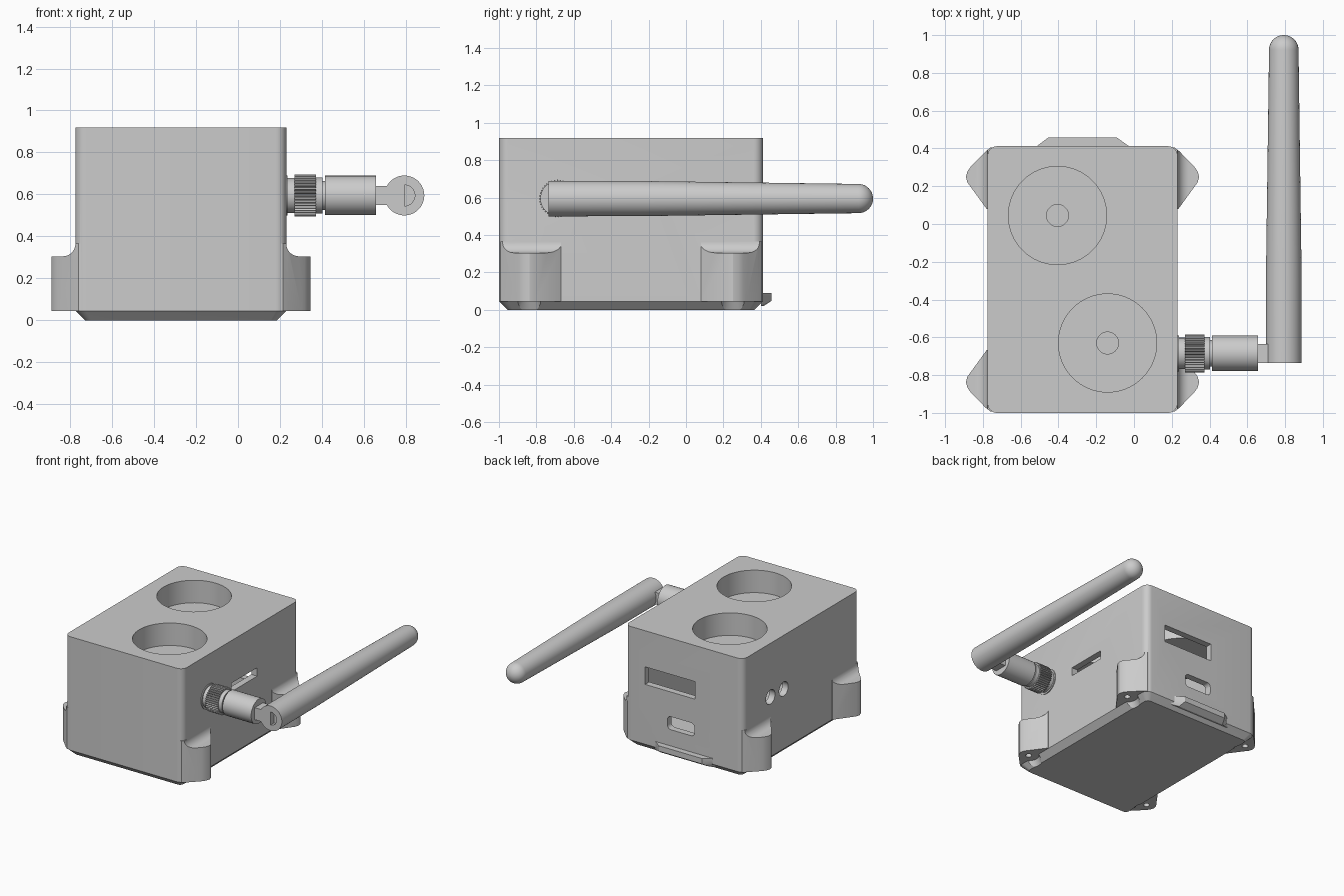
import bpy, bmesh
from math import sin, cos, pi, radians
from mathutils import Matrix, Vector

if "Cube" in bpy.data.objects:
    bpy.data.objects.remove(bpy.data.objects["Cube"])

grey = bpy.data.materials.new("matte_grey")
grey.use_nodes = True
COLOUR = (0.6, 0.6, 0.6, 1)
grey.diffuse_color = COLOUR
grey.node_tree.nodes["Principled BSDF"].inputs["Base Color"].default_value = COLOUR

# Case limits
LEFT, RIGHT, FRONT, BACK, TOP, SEAM = -0.775, 0.23, -1.0, 0.412, 0.918, 0.045
CX, CY = (LEFT + RIGHT) / 2, (FRONT + BACK) / 2
WALL = 0.05


def finish(name, bm):
    bmesh.ops.recalc_face_normals(bm, faces=bm.faces)
    mesh = bpy.data.meshes.new(name)
    bm.to_mesh(mesh)
    bm.free()
    mesh.materials.append(grey)
    ob = bpy.data.objects.new(name, mesh)
    bpy.context.collection.objects.link(ob)
    return ob


def place(axis, a, b, h):
    return {"x": (h, a, b), "y": (a, h, b), "z": (a, b, h)}[axis]


def loft(name, rings, axis):
    """Skin a list of (outline, height) rings and cap both ends."""
    bm = bmesh.new()
    loops = [[bm.verts.new(place(axis, a, b, h)) for a, b in pts] for pts, h in rings]
    n = len(loops[0])
    for low, high in zip(loops, loops[1:]):
        for i in range(n):
            j = (i + 1) % n
            bm.faces.new((low[i], low[j], high[j], high[i]))
    bm.faces.new(loops[0])
    bm.faces.new(loops[-1])
    return finish(name, bm)


def prism(name, pts, low, high, axis):
    return loft(name, [(pts, low), (pts, high)], axis)


def circle(ca, cb, r, n=48):
    return [(ca + r * cos(2 * pi * i / n), cb + r * sin(2 * pi * i / n)) for i in range(n)]


def lathe(name, profile, ca, cb, axis, n=48):
    return loft(name, [(circle(ca, cb, r, n), h) for h, r in profile], axis)


def rounded(a0, a1, b0, b1, r, steps=8):
    pts = []
    corners = [(a1 - r, b1 - r), (a0 + r, b1 - r), (a0 + r, b0 + r), (a1 - r, b0 + r)]
    for k, (a, b) in enumerate(corners):
        for i in range(steps + 1):
            t = pi / 2 * (k + i / steps)
            pts.append((a + r * cos(t), b + r * sin(t)))
    return pts


def combine(target, other, operation="DIFFERENCE"):
    mod = target.modifiers.new("cut", "BOOLEAN")
    mod.operation, mod.solver, mod.object = operation, "EXACT", other
    bpy.context.view_layer.objects.active = target
    bpy.ops.object.modifier_apply(modifier=mod.name)
    bpy.data.objects.remove(other)


def box(name, a0, a1, b0, b1, low, high, axis):
    return prism(name, [(a0, b0), (a1, b0), (a1, b1), (a0, b1)], low, high, axis)


# Case shell
case = prism("case", rounded(LEFT, RIGHT, FRONT, BACK, 0.05), SEAM, TOP, "z")

# Four screw ears: plan outline trimmed by a profile with a concave fillet
EAR_PLAN = [(0.19, 0.405), (0.215, 0.405), (0.24, 0.385), (0.318, 0.305), (0.336, 0.28),
            (0.345, 0.25), (0.337, 0.22), (0.235, 0.08), (0.19, 0.08)]
fillet = [(0.29 - 0.06 * sin(t), 0.365 - 0.06 * cos(t)) for t in [radians(10 * i) for i in range(10)]]
EAR_PROFILE = [(0.185, SEAM), (0.37, SEAM), (0.37, 0.305)] + fillet + [(0.185, 0.365)]
SCREWS = []
for sx in (1, -1):
    for sy in (1, -1):
        ear = prism("ear", EAR_PLAN, SEAM, 0.4, "z")
        combine(ear, prism("ear_trim", EAR_PROFILE, 0, 0.5, "y"), "INTERSECT")
        centre = Vector((CX, CY, 0))
        flip = Matrix.Translation(centre) @ Matrix.Diagonal((sx, sy, 1, 1)) @ Matrix.Translation(-centre)
        ear.data.transform(flip)
        if sx * sy < 0:
            ear.data.flip_normals()
        combine(case, ear, "UNION")
        SCREWS.append(flip @ Vector((0.272, 0.25, 0)))

# Hollow interior, open at the bottom
combine(case, prism("cavity", rounded(LEFT + WALL, RIGHT - WALL, FRONT + WALL, BACK - WALL, 0.02),
                    0, TOP - WALL, "z"))

# Two round sensor wells in the lid, each with a small hole in its floor
for x, y in ((-0.405, 0.045), (-0.14, -0.63)):
    combine(case, lathe("well_wall", [(0.7, 0.29), (TOP - 0.02, 0.29)], x, y, "z", 64), "UNION")
    combine(case, lathe("well", [(0.745, 0.26), (1, 0.26)], x, y, "z", 64))
    combine(case, lathe("well_hole", [(0.6, 0.058), (0.8, 0.058)], x, y, "z", 32))

# Wall openings: display window, cable port, card slot, two round holes
combine(case, box("window", -0.365, 0.06, 0.505, 0.64, 0.3, 0.5, "y"))
combine(case, prism("port", rounded(-0.36, -0.13, 0.215, 0.315, 0.03), 0.3, 0.5, "y"))
combine(case, box("slot", -0.41, -0.095, 0.525, 0.59, 0.1, 0.3, "x"))
for y in (-0.08, 0.08):
    combine(case, lathe("round_hole", [(-0.9, 0.055), (-0.65, 0.055)], y, 0.505, "x", 32))

# Chamfered base plate
c = 0.045
base = loft("base_plate", [(rounded(LEFT + c, RIGHT - c, FRONT + c, BACK - c, 0.03), 0),
                           (rounded(LEFT, RIGHT, FRONT, BACK, 0.05), SEAM)], "z")
for p in SCREWS:
    combine(base, lathe("screw_relief", [(-0.01, 0.1), (SEAM + 0.01, 0.07)], p.x, p.y, "z", 32))
    combine(case, lathe("screw_hole", [(0, 0.022), (0.22, 0.022)], p.x, p.y, "z", 20))

# Pull tab at the back, sloped underneath
loft("base_tab", [([(-0.53, 0.40), (-0.01, 0.40), (-0.07, 0.415), (-0.47, 0.415)], 0.02),
                  ([(-0.53, 0.40), (-0.01, 0.40), (-0.09, 0.457), (-0.455, 0.457)], 0.048),
                  ([(-0.53, 0.40), (-0.01, 0.40), (-0.09, 0.457), (-0.455, 0.457)], 0.09)], "z")

# Antenna connector along x
AY, AZ = -0.685, 0.595
lathe("connector_base", [(0.2, 0.095), (0.237, 0.095), (0.237, 0.083), (0.275, 0.083)], AY, AZ, "x")
TEETH = 40
knurl = []
for i in range(TEETH * 4):
    r, t = (0.101 if i % 4 < 2 else 0.092), 2 * pi * i / (TEETH * 4)
    knurl.append((AY + r * cos(t), AZ + r * sin(t)))
prism("knurled_nut", knurl, 0.27, 0.372, "x")
lathe("connector_barrel", [(0.365, 0.086), (0.402, 0.086), (0.402, 0.07), (0.414, 0.07),
                           (0.414, 0.094), (0.657, 0.094)], AY, AZ, "x")
box("hinge_neck", -0.735, -0.635, AZ - 0.046, AZ + 0.046, 0.65, 0.73, "x")

# Tapered antenna rod along y with a domed tip
AX = 0.793
dome = [(0.922 + 0.078 * sin(t), 0.078 * cos(t)) for t in [radians(8.9 * i) for i in range(11)]]
rod = lathe("antenna_rod", [(-0.735, 0.095), (-0.25, 0.094)] + dome, AX, AZ, "y")
half_disc = [(AX + 0.05 * cos(t), AZ + 0.05 * sin(t)) for t in [radians(-90 + 12 * i) for i in range(16)]]
combine(rod, prism("hinge_notch", half_disc, -0.8, -0.695, "y"))

# Smooth curved sides, keep edges crisp
for ob in bpy.context.scene.objects:
    ob.select_set(ob.type == "MESH" and grey.name in ob.data.materials)
bpy.context.view_layer.objects.active = case
bpy.ops.object.shade_smooth_by_angle(angle=radians(30))
